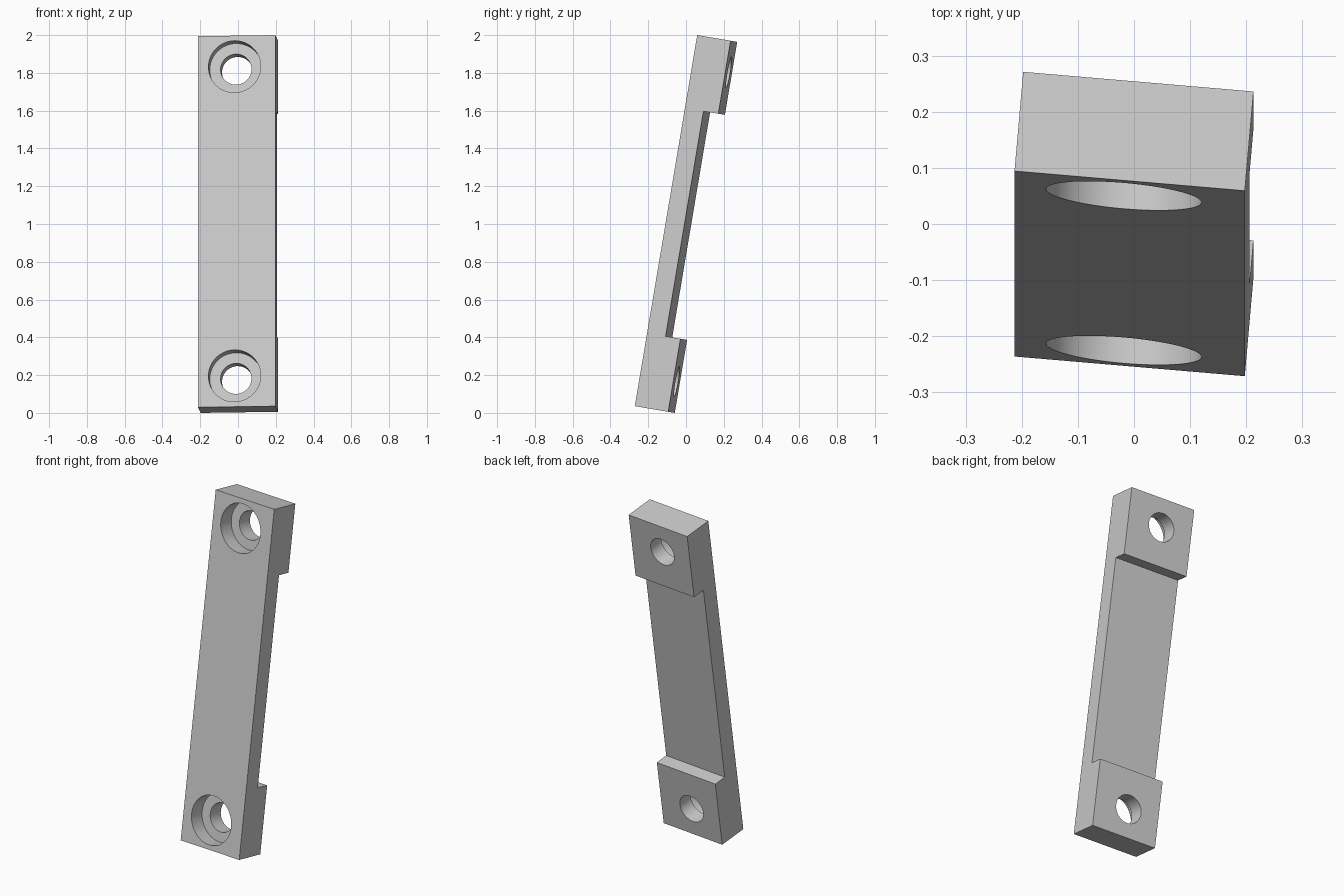
import bpy
import bmesh
from math import radians
from mathutils import Matrix

if "Cube" in bpy.data.objects:
    bpy.data.objects.remove(bpy.data.objects["Cube"])

WIDTH, DEPTH, LENGTH = 0.412, 0.18, 1.992
BAR, PAD = 0.10, 0.392            # web thickness, end pad length
HOLE_X, HOLE_Z = -0.0105, 0.83    # hole centres
BORE_R, HOLE_R, BORE_DEPTH = 0.139, 0.082, 0.09

# The whole bar leans back and is turned slightly
pose = (Matrix.Translation((0, 0, 1))
        @ Matrix.Rotation(radians(-9.55), 4, 'X')
        @ Matrix.Rotation(radians(-4.95), 4, 'Z'))

grey = bpy.data.materials.new("light_grey")
grey.use_nodes = True
colour = (0.6, 0.6, 0.6, 1)
grey.diffuse_color = colour
grey.node_tree.nodes["Principled BSDF"].inputs["Base Color"].default_value = colour


def make_object(name, bm):
    bmesh.ops.recalc_face_normals(bm, faces=bm.faces)
    mesh = bpy.data.meshes.new(name)
    bm.to_mesh(mesh)
    bm.free()
    mesh.materials.append(grey)
    obj = bpy.data.objects.new(name, mesh)
    bpy.context.collection.objects.link(obj)
    obj.matrix_world = pose
    return obj


# Side profile with a recessed back, extruded across the width
front, back, top = -DEPTH / 2, DEPTH / 2, LENGTH / 2
step = top - PAD
web = front + BAR
profile = [(front, -top), (back, -top), (back, -step), (web, -step),
           (web, step), (back, step), (back, top), (front, top)]
bm = bmesh.new()
face = bm.faces.new([bm.verts.new((-WIDTH / 2, y, z)) for y, z in profile])
extruded = bmesh.ops.extrude_face_region(bm, geom=[face])["geom"]
bmesh.ops.translate(bm, vec=(WIDTH, 0, 0),
                    verts=[g for g in extruded if isinstance(g, bmesh.types.BMVert)])
bracket = make_object("mounting_bar", bm)


def cut_round(name, radius, y0, y1, z):
    """Cut a round hole along the depth of the bar."""
    bm = bmesh.new()
    place = (Matrix.Translation((HOLE_X, (y0 + y1) / 2, z))
             @ Matrix.Rotation(radians(90), 4, 'X'))
    bmesh.ops.create_cone(bm, cap_ends=True, segments=64, radius1=radius,
                          radius2=radius, depth=y1 - y0, matrix=place)
    cutter = make_object(name, bm)
    cutter.hide_render = True
    mod = bracket.modifiers.new(name, 'BOOLEAN')
    mod.operation = 'DIFFERENCE'
    mod.solver = 'EXACT'
    mod.object = cutter
    bpy.context.view_layer.objects.active = bracket
    bpy.ops.object.modifier_apply(modifier=mod.name)
    bpy.data.objects.remove(cutter)


# Counterbored screw holes in both end pads
for end, z in (("lower", -HOLE_Z), ("upper", HOLE_Z)):
    cut_round(end + "_counterbore", BORE_R, front - 0.05, front + BORE_DEPTH, z)
    cut_round(end + "_through_hole", HOLE_R, front - 0.1, back + 0.1, z)

bpy.ops.object.select_all(action='DESELECT')
bracket.select_set(True)
bpy.context.view_layer.objects.active = bracket
bpy.ops.object.shade_smooth_by_angle(angle=radians(30))
